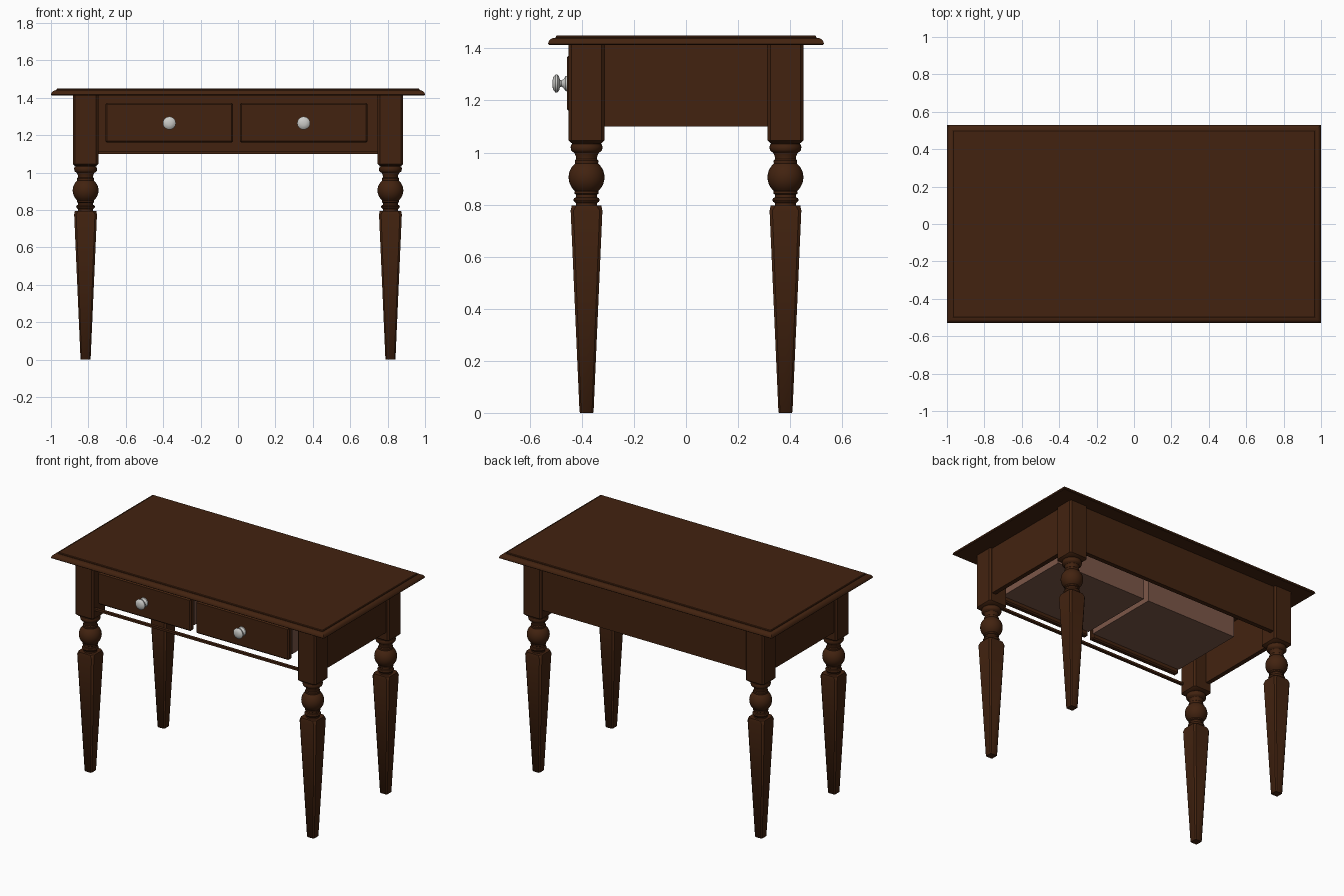
import bpy, bmesh, math
from mathutils import Matrix

if "Cube" in bpy.data.objects:
    bpy.data.objects.remove(bpy.data.objects["Cube"])


def material(name, rgb):
    m = bpy.data.materials.new(name)
    m.diffuse_color = (*rgb, 1)
    m.use_nodes = True
    m.node_tree.nodes["Principled BSDF"].inputs["Base Color"].default_value = m.diffuse_color
    return m


wood = material("dark brown wood", (0.055, 0.0165, 0.005))
inner = material("light drawer wood", (0.20, 0.095, 0.065))
metal = material("silver metal", (0.60, 0.60, 0.58))


def finish(bm, name, mat, smooth=False):
    bmesh.ops.recalc_face_normals(bm, faces=bm.faces)
    me = bpy.data.meshes.new(name)
    if smooth:
        for f in bm.faces:
            f.smooth = True
        for e in bm.edges:
            if len(e.link_faces) == 2 and e.calc_face_angle() > math.radians(35):
                e.smooth = False
    bm.to_mesh(me)
    bm.free()
    me.materials.append(mat)
    ob = bpy.data.objects.new(name, me)
    bpy.context.collection.objects.link(ob)
    return ob


def add_loft(bm, rings):
    """Skin a list of closed rings of points and cap both ends."""
    rows = [[bm.verts.new(p) for p in ring] for ring in rings]
    n = len(rows[0])
    for a, b in zip(rows, rows[1:]):
        for i in range(n):
            j = (i + 1) % n
            bm.faces.new((a[i], a[j], b[j], b[i]))
    bm.faces.new(rows[0][::-1])
    bm.faces.new(rows[-1])


def octagon(hx, hy, c, z):
    """Rectangle with chamfered corners."""
    return [(hx, -hy + c, z), (hx, hy - c, z), (hx - c, hy, z), (-hx + c, hy, z),
            (-hx, hy - c, z), (-hx, -hy + c, z), (-hx + c, -hy, z), (hx - c, -hy, z)]


def circle(r, z, n=32):
    return [(r * math.cos(2 * math.pi * i / n), r * math.sin(2 * math.pi * i / n), z)
            for i in range(n)]


def box(name, mat, x0, x1, y0, y1, z0, z1, bevel=0):
    bm = bmesh.new()
    bmesh.ops.create_cube(bm, size=1)
    bmesh.ops.scale(bm, vec=(x1 - x0, y1 - y0, z1 - z0), verts=bm.verts)
    bmesh.ops.translate(bm, vec=((x0 + x1) / 2, (y0 + y1) / 2, (z0 + z1) / 2), verts=bm.verts)
    if bevel:
        bmesh.ops.bevel(bm, geom=bm.edges[:], offset=bevel, segments=1, affect='EDGES')
    return finish(bm, name, mat)


# Table top with rounded edge and a small step
bm = bmesh.new()
add_loft(bm, [[(sx * (1 - d), sy * (0.53 - d), z)
               for sx, sy in ((-1, -1), (1, -1), (1, 1), (-1, 1))]
              for d, z in ((0.004, 1.413), (0.0, 1.417), (0.002, 1.426), (0.008, 1.434),
                           (0.017, 1.439), (0.027, 1.441), (0.03, 1.442), (0.03, 1.447),
                           (0.034, 1.45))])
finish(bm, "table_top", wood, True)

# Legs: square block, turned middle, tapered foot
turning = [(0.05, 1.037), (0.058, 1.032), (0.061, 1.022), (0.060, 1.010), (0.055, 1.004),
           (0.046, 0.998), (0.041, 0.985), (0.040, 0.975), (0.045, 0.970), (0.045, 0.961)]
turning += [(0.069 * math.cos(math.radians(a)), 0.905 + 0.069 * math.sin(math.radians(a)))
            for a in range(50, -51, -10)]
turning += [(0.046, 0.850), (0.046, 0.842), (0.040, 0.838), (0.040, 0.828), (0.047, 0.825),
            (0.051, 0.818), (0.047, 0.811), (0.041, 0.806), (0.041, 0.79)]
for sx, side in ((-1, "left"), (1, "right")):
    for sy, end in ((-1, "front"), (1, "back")):
        bm = bmesh.new()
        add_loft(bm, [octagon(0.056, 0.056, 0.011, 1.035), octagon(0.068, 0.069, 0.011, 1.047),
                      octagon(0.068, 0.069, 0.011, 1.415)])
        add_loft(bm, [circle(r, z) for r, z in turning])
        add_loft(bm, [octagon(0.024, 0.024, 0.005, 0), octagon(0.027, 0.027, 0.006, 0.004),
                      octagon(0.061, 0.061, 0.011, 0.777), octagon(0.057, 0.057, 0.018, 0.796)])
        bmesh.ops.translate(bm, vec=(sx * 0.815, sy * 0.382, 0), verts=bm.verts)
        finish(bm, f"{end}_{side}_leg", wood, True)

# Aprons and thin front rail
for s, side in ((-1, "left"), (1, "right")):
    a, b = sorted((s * 0.837, s * 0.867))
    box(f"{side}_apron", wood, a, b, -0.33, 0.33, 1.10, 1.415)
box("back_apron", wood, -0.76, 0.76, 0.404, 0.434, 1.10, 1.415)
box("front_rail", wood, -0.76, 0.76, -0.44, -0.42, 1.10, 1.114)

# Drawers: front panel, open box, knob
knob = [(0.030, 0), (0.028, 0.006), (0.016, 0.014), (0.012, 0.022), (0.014, 0.027),
        (0.028, 0.031), (0.035, 0.037), (0.035, 0.044), (0.026, 0.052), (0.012, 0.056)]
for cx, side in ((-0.367, "left"), (0.351, "right")):
    w = 0.341
    box(f"{side}_drawer_front", wood, cx - w, cx + w, -0.458, -0.42, 1.16, 1.373, 0.008)
    x0, x1, y0, y1, z0, z1, t = cx - w, cx + w, -0.42, 0.105, 1.19, 1.355, 0.015
    box(f"{side}_drawer_bottom", inner, x0, x1, y0, y1, z0, z0 + t)
    box(f"{side}_drawer_back", inner, x0, x1, y1 - t, y1, z0 + t, z1)
    box(f"{side}_drawer_side_a", inner, x0, x0 + t, y0, y1 - t, z0 + t, z1)
    box(f"{side}_drawer_side_b", inner, x1 - t, x1, y0, y1 - t, z0 + t, z1)
    bm = bmesh.new()
    add_loft(bm, [circle(r, z, 16) for r, z in knob])
    bmesh.ops.transform(bm, verts=bm.verts, matrix=Matrix.Translation((cx, -0.457, 1.265))
                        @ Matrix.Rotation(math.pi / 2, 4, 'X'))
    finish(bm, f"{side}_knob", metal, True)
